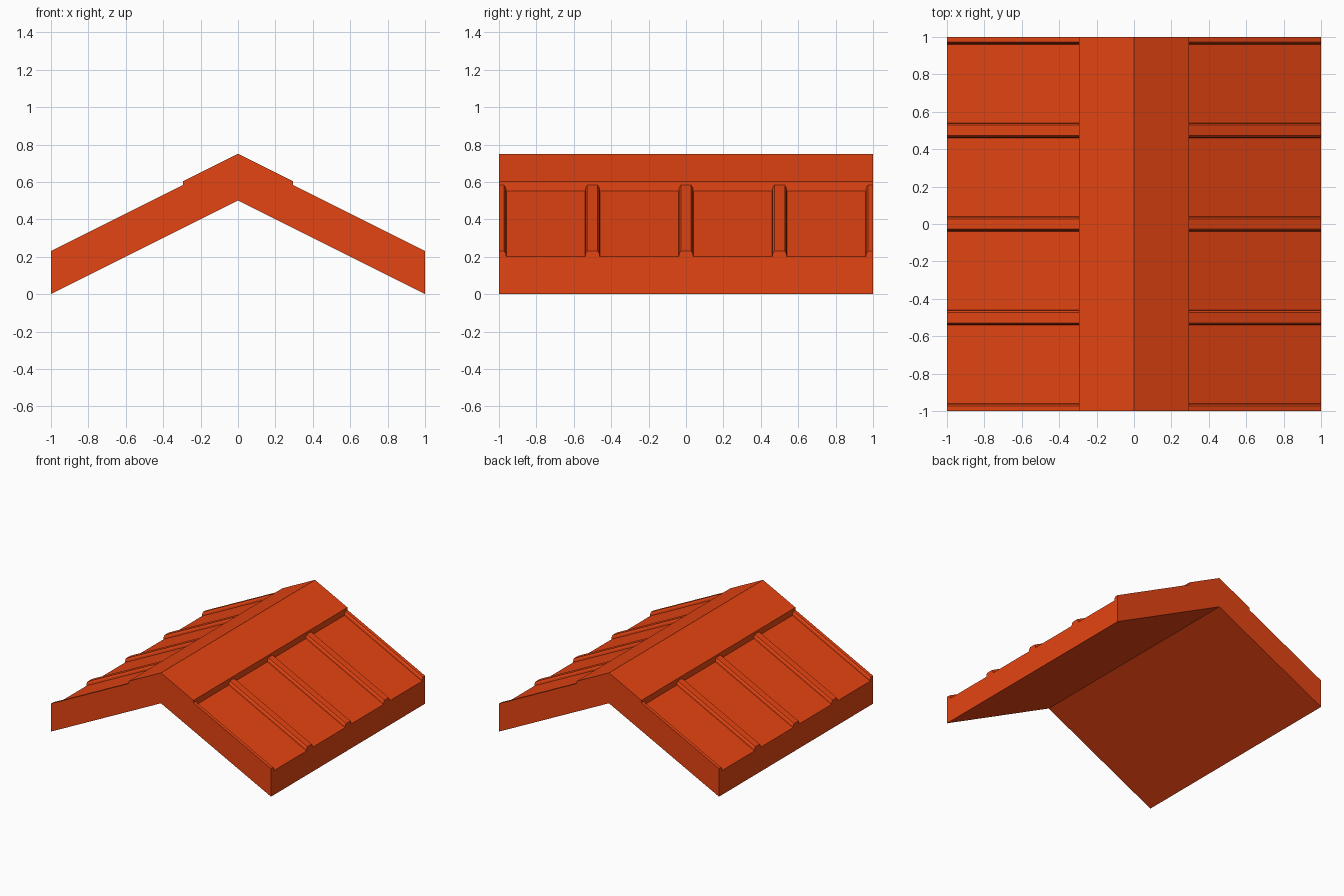
import bpy

cube = bpy.data.objects.get("Cube")
if cube:
    bpy.data.objects.remove(cube, do_unlink=True)

clay = bpy.data.materials.new("terracotta red")
clay.use_nodes = True
colour = (0.78, 0.058, 0.006, 1)
clay.diffuse_color = colour
clay.node_tree.nodes["Principled BSDF"].inputs["Base Color"].default_value = colour

SLOPE = 0.5
PANEL = 0.70      # panel height at the ridge line
CAP = 0.295       # half width of the ridge cap
RIB = 0.03        # rib height


def prism(name, start, end):
    """Closed solid between two matching outlines."""
    n = len(start)
    faces = [list(range(n))[::-1], list(range(n, 2 * n))]
    faces += [[i, (i + 1) % n, n + (i + 1) % n, n + i] for i in range(n)]
    mesh = bpy.data.meshes.new(name)
    mesh.from_pydata(start + end, [], faces)
    mesh.materials.append(clay)
    obj = bpy.data.objects.new(name, mesh)
    bpy.context.collection.objects.link(obj)
    # consistent outward normals
    bpy.context.view_layer.objects.active = obj
    obj.select_set(True)
    bpy.ops.object.mode_set(mode='EDIT')
    bpy.ops.mesh.select_all(action='SELECT')
    bpy.ops.mesh.normals_make_consistent(inside=False)
    bpy.ops.object.mode_set(mode='OBJECT')
    obj.select_set(False)


def along_y(name, outline):
    prism(name, [(x, -1, z) for x, z in outline], [(x, 1, z) for x, z in outline])


def panel_z(x):
    return PANEL - SLOPE * abs(x)


# Gabled slab
along_y("roof_slab", [(-1, 0), (0, 0.5), (1, 0), (1, panel_z(1)), (0, PANEL), (-1, panel_z(1))])

# Raised ridge cap
edge = panel_z(CAP)
along_y("ridge_cap", [(-CAP, edge), (0, PANEL), (CAP, edge),
                      (CAP, edge + 0.05), (0, PANEL + 0.05), (-CAP, edge + 0.05)])

# Chamfered ribs running down both slopes, halved at the gable ends
half = [(0.039, 0), (0.037, RIB * 0.5), (0.028, RIB)]
whole_rib = [(-y, h) for y, h in half] + [(y, h) for y, h in reversed(half)]
front_rib = [(0, 0), (0, RIB)] + [(y, h) for y, h in reversed(half)]
back_rib = [(-y, h) for y, h in front_rib]
sections = [front_rib, whole_rib, whole_rib, whole_rib, back_rib]
for side, label in ((1, "left"), (-1, "right")):
    for i, section in enumerate(sections):
        outline = [(-1 + 0.5 * i + y, h) for y, h in section]
        prism(f"{label}_rib_{i + 1}",
              [(side * CAP, y, panel_z(CAP) + h) for y, h in outline],
              [(side, y, panel_z(1) + h) for y, h in outline])
